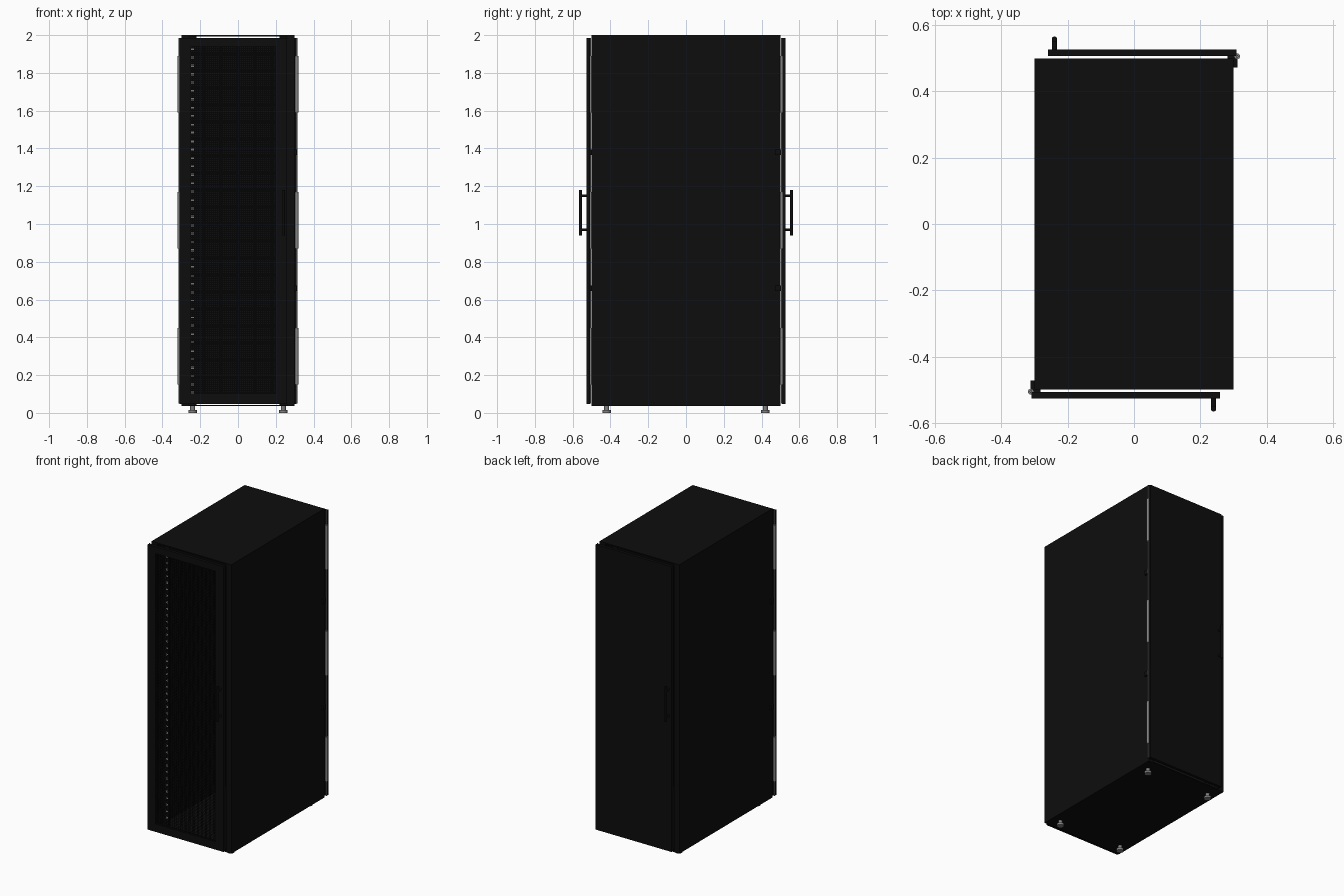
import bpy, bmesh
from mathutils import Matrix, Vector

if "Cube" in bpy.data.objects:
    bpy.data.objects.remove(bpy.data.objects["Cube"])


def material(name, value, rough=0.6):
    m = bpy.data.materials.new(name)
    m.use_nodes = True
    color = (value, value, value, 1)
    m.diffuse_color = color
    node = m.node_tree.nodes["Principled BSDF"]
    node.inputs["Base Color"].default_value = color
    node.inputs["Roughness"].default_value = rough
    return m


black = material("black paint", 0.004)
steel = material("grey steel", 0.22)
white = material("white marking", 0.8)


def finish(name, bm, mat, smooth=False):
    me = bpy.data.meshes.new(name)
    bm.to_mesh(me)
    bm.free()
    me.materials.append(mat)
    ob = bpy.data.objects.new(name, me)
    bpy.context.collection.objects.link(ob)
    if smooth:
        bpy.ops.object.select_all(action="DESELECT")
        ob.select_set(True)
        bpy.context.view_layer.objects.active = ob
        bpy.ops.object.shade_smooth_by_angle()
    return ob


def add_box(bm, x, y, z):
    """Box spanning three (low, high) ranges."""
    spans = [sorted(r) for r in (x, y, z)]
    mid = Vector([(a + b) / 2 for a, b in spans])
    size = [b - a for a, b in spans]
    bmesh.ops.create_cube(bm, size=1, matrix=Matrix.Translation(mid) @ Matrix.Diagonal((*size, 1)))


def boxes(name, mat, *parts):
    bm = bmesh.new()
    for p in parts:
        add_box(bm, *p)
    return finish(name, bm, mat)


def rods(name, mat, *parts, sides=16):
    """Cylinders given as (start, end, radius)."""
    bm = bmesh.new()
    for a, b, r in parts:
        a, b = Vector(a), Vector(b)
        d = b - a
        rot = d.to_track_quat("Z", "Y").to_matrix().to_4x4()
        bmesh.ops.create_cone(bm, cap_ends=True, segments=sides, radius1=r, radius2=r,
                              depth=d.length, matrix=Matrix.Translation((a + b) / 2) @ rot)
    return finish(name, bm, mat, smooth=True)


HEIGHT = (0.04, 2.0)
DOOR_Z = (0.047, 1.985)

# Cabinet shell, open at the front and back
boxes("roof_panel", black, ((-0.3, 0.3), (-0.5, 0.5), (1.993, 2.0)))
boxes("floor_panel", black, ((-0.3, 0.3), (-0.5, 0.5), (0.036, 0.043)))
for side, s in (("left", 1), ("right", -1)):
    boxes(side + "_side_panel", black, ((s * 0.29, s * 0.3), (-0.5, 0.5), HEIGHT))
    boxes(side + "_corner_posts", black,
          *[((s * 0.26, s * 0.29), (t * 0.5, t * 0.46), HEIGHT) for t in (-1, 1)])
    boxes(side + "_mounting_rails", black,
          *[((s * 0.22, s * 0.26), (t * 0.42, t * 0.415), HEIGHT) for t in (-1, 1)],
          *[((s * 0.255, s * 0.26), (t * 0.42, t * 0.37), HEIGHT) for t in (-1, 1)])

# Small plain unit markers on one front rail
UNITS = 42
PITCH = 0.0444
boxes("unit_markers", white,
      *[((-0.247, -0.235), (-0.423, -0.42), (0.1 + i * PITCH, 0.112 + i * PITCH))
        for i in range(UNITS)])

# Doors: the back one is the front one turned half round, with a solid sheet
for end, s in (("front", 1), ("back", -1)):
    X = lambda a, b: (s * a, s * b)
    depth = X(-0.527, -0.507)
    boxes(end + "_door_frame", black,
          (X(-0.31, -0.25), depth, DOOR_Z),
          (X(0.2, 0.26), depth, DOOR_Z),
          (X(-0.25, 0.2), depth, (DOOR_Z[0], 0.1)),
          (X(-0.25, 0.2), depth, (1.94, DOOR_Z[1])))

    # Hinge pin, knuckles and clips on the hinged edge
    pin = lambda z: (s * -0.311, s * -0.506, z)
    rods(end + "_hinge_pin", steel, (pin(0.05), pin(1.985), 0.004), sides=10)
    rods(end + "_hinge_knuckles", steel,
         *[(pin(z - 0.15), pin(z + 0.15), 0.009) for z in (0.3, 1.02, 1.74)])
    clips = []
    for z in (0.66, 1.38):
        span = (z - 0.015, z + 0.015)
        clips += [(X(-0.312, -0.282), X(-0.508, -0.5), span),
                  (X(-0.312, -0.3), X(-0.508, -0.472), span)]
    boxes(end + "_hinge_clips", black, *clips)

    # Pull handle
    hx, hy = s * 0.24, s * -0.558
    rods(end + "_handle", black,
         ((hx, hy, 0.94), (hx, hy, 1.18), 0.008),
         *[((hx, s * -0.52, z), (hx, hy, z), 0.007) for z in (0.97, 1.15)])

boxes("back_door_sheet", black, ((-0.2, 0.25), (0.509, 0.527), (0.1, 1.94)))

# Perforated sheet in the front door
bm = bmesh.new()
W, H, CELL = 0.45, 1.84, 0.01
place = (Matrix.Translation((-0.025, -0.522, 1.02)) @ Matrix.Rotation(1.5707963, 4, "X")
         @ Matrix.Diagonal((W / 2, H / 2, 1, 1)))
bmesh.ops.create_grid(bm, x_segments=round(W / CELL), y_segments=round(H / CELL), size=1, matrix=place)
cells = bm.faces[:]
bmesh.ops.inset_individual(bm, faces=cells, thickness=CELL * 0.2)
bmesh.ops.delete(bm, geom=cells, context="FACES")
finish("front_door_mesh", bm, black)

# Levelling feet
for i, (x, y) in enumerate([(a, b) for a in (-0.24, 0.24) for b in (-0.42, 0.42)]):
    rods(f"levelling_foot_{i + 1}", steel,
         ((x, y, 0), (x, y, 0.015), 0.022),
         ((x, y, 0.015), (x, y, 0.04), 0.013), sides=24)
